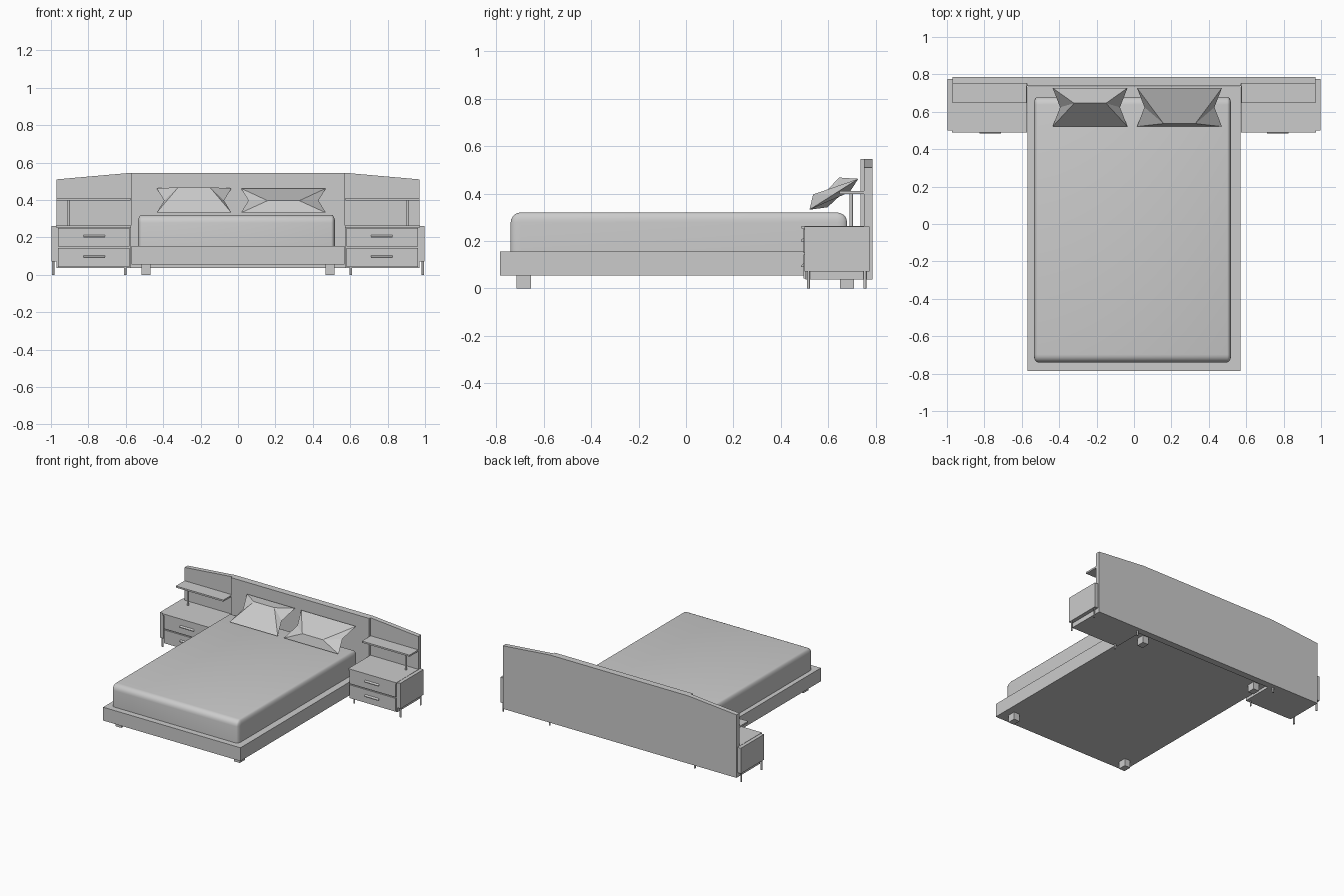
import bpy, bmesh, math
from mathutils import Vector

cube = bpy.data.objects.get("Cube")
if cube:
    bpy.data.objects.remove(cube, do_unlink=True)


def make_material(name, rgb):
    mat = bpy.data.materials.new(name)
    mat.use_nodes = True
    mat.diffuse_color = (*rgb, 1)
    mat.node_tree.nodes["Principled BSDF"].inputs["Base Color"].default_value = (*rgb, 1)
    return mat


grey = make_material("plain grey", (0.6, 0.6, 0.6))


def add_object(name, bm):
    bmesh.ops.recalc_face_normals(bm, faces=bm.faces)
    mesh = bpy.data.meshes.new(name)
    bm.to_mesh(mesh)
    bm.free()
    mesh.materials.append(grey)
    obj = bpy.data.objects.new(name, mesh)
    bpy.context.collection.objects.link(obj)
    return obj


def box_mesh(x, y, z):
    bm = bmesh.new()
    bmesh.ops.create_cube(bm, size=1)
    for v in bm.verts:
        v.co = [(lo + hi) / 2 + c * (hi - lo) for c, (lo, hi) in zip(v.co, (x, y, z))]
    return bm


def box(name, x, y, z):
    return add_object(name, box_mesh(x, y, z))


def rod(name, x, y, z0, z1, radius):
    bm = bmesh.new()
    bmesh.ops.create_cone(bm, cap_ends=True, segments=12, radius1=radius,
                          radius2=radius, depth=z1 - z0)
    bmesh.ops.translate(bm, verts=bm.verts, vec=(x, y, (z0 + z1) / 2))
    return add_object(name, bm)


def prism(name, outline, axis, start, end):
    """Extrude an outline along x or y."""
    bm = bmesh.new()
    place = (lambda a, b: (start, a, b)) if axis == "x" else (lambda a, b: (a, start, b))
    face = bm.faces.new([bm.verts.new(place(*p)) for p in outline])
    new = bmesh.ops.extrude_face_region(bm, geom=[face])["geom"]
    step = (end - start, 0, 0) if axis == "x" else (0, end - start, 0)
    bmesh.ops.translate(bm, vec=step, verts=[g for g in new if isinstance(g, bmesh.types.BMVert)])
    return add_object(name, bm)


# Bed base, feet and centre headboard
box("bed_base", (-0.57, 0.57), (-0.785, 0.735), (0.055, 0.155))
for side in (-1, 1):
    for end, y in (("front", -0.685), ("back", 0.68)):
        x = side * 0.492
        box(f"bed_foot_{end}", (x - 0.024, x + 0.024), (y - 0.03, y + 0.03), (0, 0.055))
box("headboard_centre", (-0.573, 0.573), (0.737, 0.787), (0.037, 0.545))

# Mattress, rounded on the top and the upright edges, tighter across the width
bm = box_mesh((-1.055, 1.055), (-0.74, 0.68), (0.155, 0.32))
edges = [e for e in bm.edges if max(v.co.z for v in e.verts) > 0.2]
bmesh.ops.bevel(bm, geom=edges, offset=0.042, segments=5, profile=0.5, affect="EDGES")
for v in bm.verts:
    v.co.x = v.co.x / 2 - 0.008
mattress = add_object("mattress", bm)
bpy.context.view_layer.objects.active = mattress
mattress.select_set(True)
bpy.ops.object.shade_smooth_by_angle(angle=math.radians(40))
mattress.select_set(False)

# Faceted pillows: pinched sides, one ridge on the front and one on the back
UP = Vector((0, 0.845, 0.535))
OUT = Vector((0, -0.535, 0.845))


def pillow(name, x, half, front_ridge, back_ridge):
    bm = bmesh.new()

    def vert(dx, along, out):
        co = Vector((x + dx, 0.624, 0.397)) + UP * along + OUT * out
        return bm.verts.new(co)

    low, mid, high, front, back = [
        [vert(s * w, a, o) for s in (-1, 1)]
        for w, a, o in ((half, -0.122, 0), (half - 0.04, 0, 0), (half, 0.122, 0),
                        (0.085, *front_ridge), (0.085, *back_ridge))]
    for ridge in (front, back):
        bm.faces.new((low[0], low[1], ridge[1], ridge[0]))
        bm.faces.new((ridge[0], ridge[1], high[1], high[0]))
        for s in (0, 1):
            bm.faces.new((low[s], mid[s], ridge[s]))
            bm.faces.new((mid[s], high[s], ridge[s]))
    return add_object(name, bm)


pillow("pillow_right", -0.235, 0.2, (0.056, 0.048), (-0.052, -0.032))
pillow("pillow_left", 0.243, 0.227, (-0.074, 0.046), (0.062, -0.028))

# Side wings of the headboard, shelves and nightstands
for s in (-1, 1):
    def span(a, b):
        return tuple(sorted((s * a, s * b)))

    wing = [(s * 0.573, 0.037), (s * 0.97, 0.037), (s * 0.97, 0.51), (s * 0.573, 0.545)]
    prism("headboard_wing", wing, "y", 0.752, 0.787)
    box("shelf", span(0.575, 0.97), (0.648, 0.752), (0.398, 0.41))
    rod("shelf_post", s * 0.905, 0.697, 0.26, 0.4, 0.007)

    box("nightstand_body", span(0.573, 0.97), (0.505, 0.752), (0.037, 0.255))
    box("nightstand_top", span(0.573, 0.972), (0.488, 0.752), (0.252, 0.264))
    box("nightstand_side", span(0.97, 0.998), (0.5, 0.775), (0.072, 0.262))

    # Two drawers, each with a sloping pull
    for z in (0.042, 0.15):
        box("drawer_front", span(0.58, 0.962), (0.495, 0.51), (z, z + 0.1))
        pull = [(0.495, z + 0.048), (0.495, z + 0.062), (0.485, z + 0.054), (0.485, z + 0.048)]
        prism("drawer_pull", pull, "x", s * 0.71, s * 0.825)

    # Slim legs
    for y in (0.517, 0.755):
        rod("outer_leg", s * 0.988, y, 0, 0.074, 0.006)
        rod("inner_leg", s * 0.603, y, 0, 0.04, 0.006)
